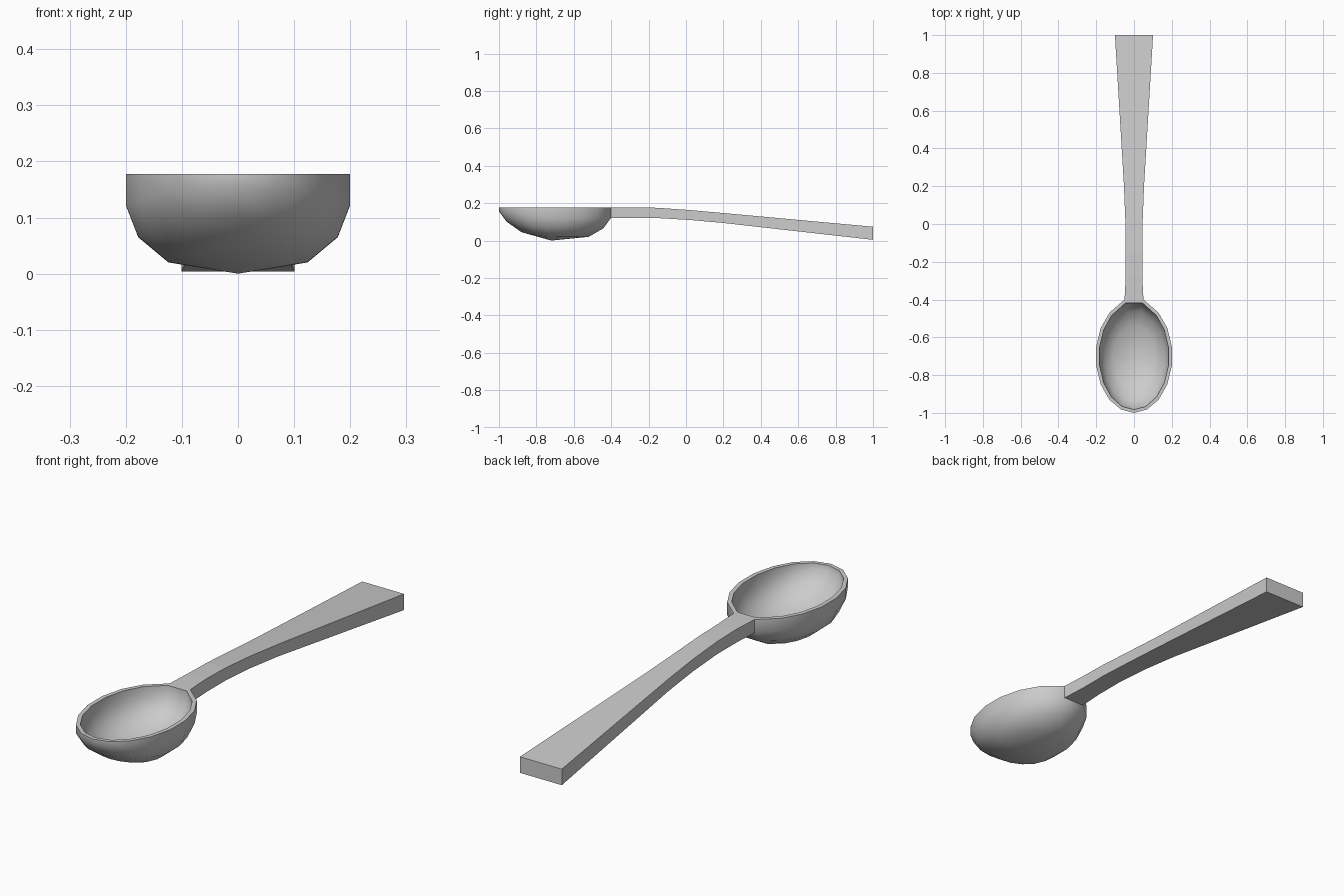
import bpy, bmesh, math

cube = bpy.data.objects.get("Cube")
if cube:
    bpy.data.objects.remove(cube, do_unlink=True)

metal = bpy.data.materials.new("light grey metal")
metal.use_nodes = True
metal.diffuse_color = (0.6, 0.6, 0.6, 1)
metal.node_tree.nodes["Principled BSDF"].inputs["Base Color"].default_value = (0.6, 0.6, 0.6, 1)


def finish(bm, name):
    bmesh.ops.recalc_face_normals(bm, faces=bm.faces)
    mesh = bpy.data.meshes.new(name)
    bm.to_mesh(mesh)
    bm.free()
    mesh.materials.append(metal)
    obj = bpy.data.objects.new(name, mesh)
    bpy.context.collection.objects.link(obj)
    return obj


def bridge(bm, a, b):
    for i in range(len(a)):
        j = (i + 1) % len(a)
        bm.faces.new((a[i], a[j], b[j], b[i]))


# Oval outline, with a flat back edge where the handle joins
MID = -0.7
outline = []
for k in range(18):
    a = math.radians(20 * k)
    if k in (8, 10):
        outline.append((math.copysign(0.05, 9 - k), 0.3))
    elif k != 9:
        outline.append((0.203 * math.sin(a), -0.3 * math.cos(a)))


def bowl_shell(bm, rings, pole_z, inset):
    """rings: (scale x, scale y, height at back, extra height at the tip)"""
    loops = []
    for sx, sy, z, lift in rings:
        loop = []
        for x, y in outline:
            front = max(0, -y / 0.3)
            loop.append(bm.verts.new((x * sx, MID + y * sy - 0.01 * (1 - sx) * inset,
                                      z + lift * front ** 2)))
        loops.append(loop)
    for a, b in zip(loops, loops[1:]):
        bridge(bm, a, b)
    pole = bm.verts.new((0, MID - 0.02, pole_z))
    last = loops[-1]
    for i in range(len(last)):
        bm.faces.new((last[i], last[(i + 1) % len(last)], pole))
    return loops[0]


# Bowl: outer and inner shells joined by a flat rim
bm = bmesh.new()
outer = bowl_shell(bm, [(1, 1, 0.178, 0), (1, 1, 0.122, 0.033),
                        (0.89, 0.86, 0.065, 0.035), (0.62, 0.6, 0.02, 0.025)], 0, 0)
inner = bowl_shell(bm, [(0.91, 0.94, 0.178, 0), (0.9, 0.93, 0.128, 0.03),
                        (0.79, 0.79, 0.08, 0.033), (0.55, 0.55, 0.04, 0.022)], 0.022, 1)
bridge(bm, outer, inner)
bowl = finish(bm, "bowl")
bpy.context.view_layer.objects.active = bowl
bowl.select_set(True)
bpy.ops.object.shade_smooth_by_angle(angle=math.radians(45))

# Handle: rectangular sections (y, half width, bottom, top), flaring to the end
bm = bmesh.new()
previous = None
for y, w, low, high in [(-0.4, 0.05, 0.12, 0.178), (-0.28, 0.044, 0.12, 0.178),
                        (-0.15, 0.044, 0.12, 0.175), (0.02, 0.046, 0.11, 0.163),
                        (0.2, 0.053, 0.094, 0.147), (1, 0.101, 0.004, 0.074)]:
    section = [bm.verts.new(p) for p in ((-w, y, low), (w, y, low), (w, y, high), (-w, y, high))]
    if previous:
        bridge(bm, previous, section)
    previous = section
bm.faces.new(previous)
finish(bm, "handle")
